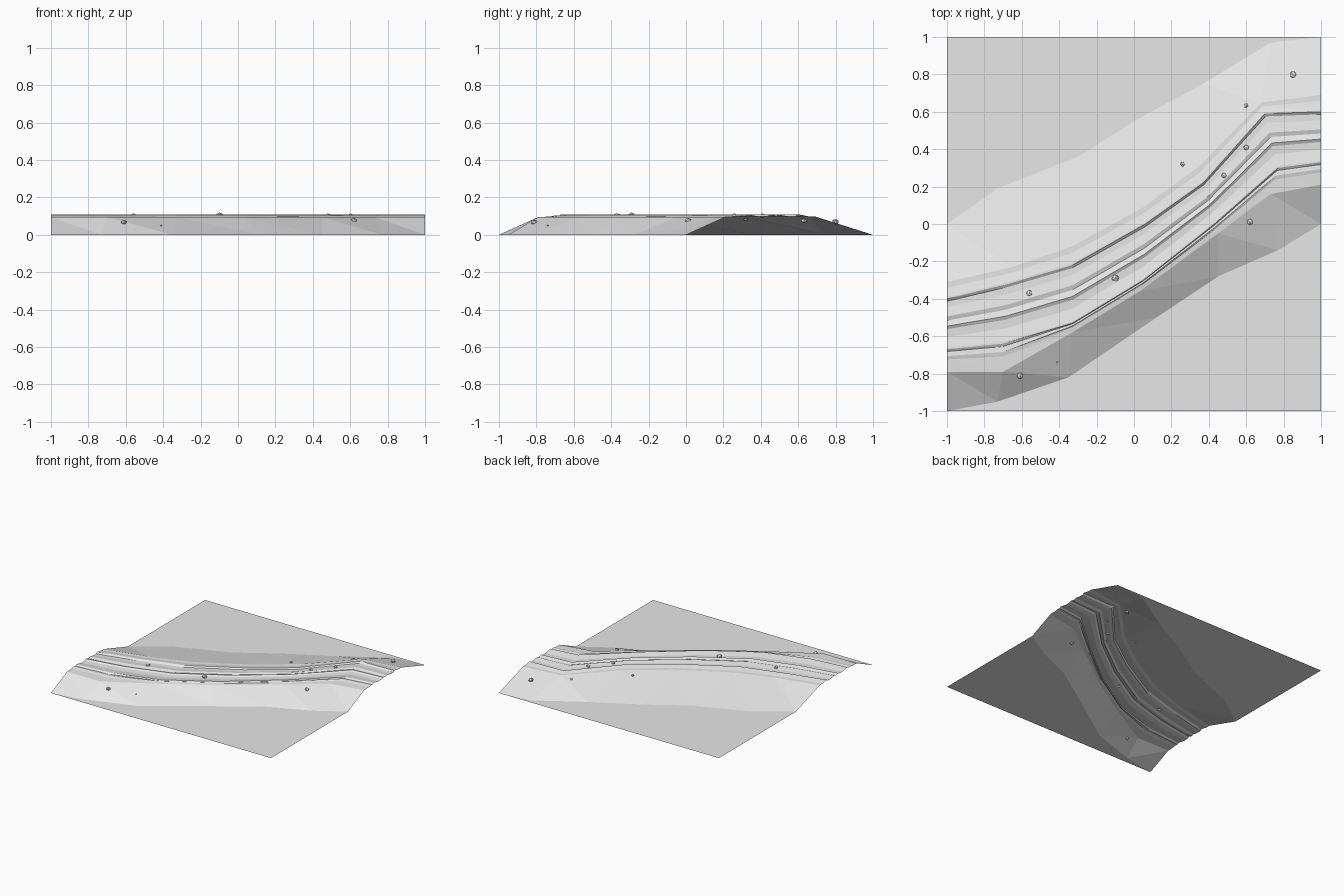
import bpy, bmesh, random
from mathutils import Vector

cube = bpy.data.objects.get("Cube")
if cube:
    bpy.data.objects.remove(cube, do_unlink=True)

random.seed(4)


def make_material(name, value):
    mat = bpy.data.materials.new(name)
    mat.use_nodes = True
    colour = (value, value, value, 1)
    mat.diffuse_color = colour
    mat.node_tree.nodes["Principled BSDF"].inputs["Base Color"].default_value = colour
    return mat


def finish(name, bm, mat):
    mesh = bpy.data.meshes.new(name)
    bm.to_mesh(mesh)
    bm.free()
    mesh.materials.append(mat)
    obj = bpy.data.objects.new(name, mesh)
    bpy.context.collection.objects.link(obj)
    return obj


grey = make_material("plain grey", 0.8)

# Guide lines of the embankment, west to east
north_foot = [(-1, 0), (-.73, .19), (-.3, .36), (0, .55), (.37, .75), (.73, .97), (1, 1)]
north_crest = [(-1, -.31), (-.65, -.23), (-.33, -.12), (.05, .09), (.35, .31), (.68, .65), (1, .69)]
north_rut = [(-1, -.4), (-.67, -.32), (-.33, -.22), (.06, 0), (.37, .22), (.7, .59), (1, .6)]
south_rut = [(-1, -.67), (-.7, -.64), (-.33, -.53), (.05, -.3), (.43, 0), (.77, .3), (1, .33)]
south_crest = [(-1, -.79), (-.7, -.79), (-.33, -.58), (.03, -.36), (.45, -.05), (.73, .16), (1, .21)]
south_foot = [(-1, -1), (-.73, -.95), (-.35, -.82), (.12, -.5), (.45, -.28), (.77, -.14), (1, 0)]


def blend(a, b, t, z):
    """Line lying at fraction t between two guide lines, at height z."""
    return [Vector((p[0] + (q[0] - p[0]) * t, p[1] + (q[1] - p[1]) * t, z))
            for p, q in zip(a, b)]


def border(line, y):
    return [Vector((p[0], y, 0)) for p in line]


# Cross-section from north to south: fraction and height of each line
shoulder_north = [(0, .098), (.35, .098), (.9, .108)]
wheel_tracks = [(0, .108), (.05, .098), (.17, .098), (.35, .106), (.43, .099),
                (.54, .108), (.6, .099), (.75, .097), (.97, .108)]
shoulder_south = [(0, .108), (.1, .1), (.3, .103), (.45, .098), (1, .095)]

rows = [border(north_foot, 1), blend(north_foot, north_foot, 0, 0)]
for a, b, section in ((north_crest, north_rut, shoulder_north),
                      (north_rut, south_rut, wheel_tracks),
                      (south_rut, south_crest, shoulder_south)):
    rows += [blend(a, b, t, z) for t, z in section]
rows += [blend(south_foot, south_foot, 0, 0), border(south_foot, -1)]

# Ground sheet lofted through the lines, open underneath
bm = bmesh.new()
grid = [[bm.verts.new(p) for p in row] for row in rows]
for upper, lower in zip(grid, grid[1:]):
    for i in range(len(upper) - 1):
        a, b, c, d = lower[i], lower[i + 1], upper[i + 1], upper[i]
        bm.faces.new((a, b, d))
        bm.faces.new((b, c, d))
bmesh.ops.remove_doubles(bm, verts=bm.verts, dist=.0005)
bmesh.ops.dissolve_degenerate(bm, edges=bm.edges, dist=.0005)
ground = finish("embankment_ground", bm, grey)

# Scattered stones: x, y, z, radius
stones = [(.85, .8, .07, .02), (.6, .63, .075, .018), (.26, .32, .085, .014),
          (.6, .41, .103, .016), (.48, .26, .103, .016), (.62, .01, .078, .018),
          (-.1, -.29, .103, .02), (-.56, -.37, .103, .018), (-.61, -.81, .067, .019),
          (-.41, -.74, .05, .005)]
for n, (x, y, z, r) in enumerate(stones, 1):
    bm = bmesh.new()
    bmesh.ops.create_icosphere(bm, subdivisions=1, radius=r)
    for v in bm.verts:
        v.co *= random.uniform(.85, 1.1)
        v.co.z *= .8
    finish(f"stone_{n}", bm, grey).location = (x, y, z)
